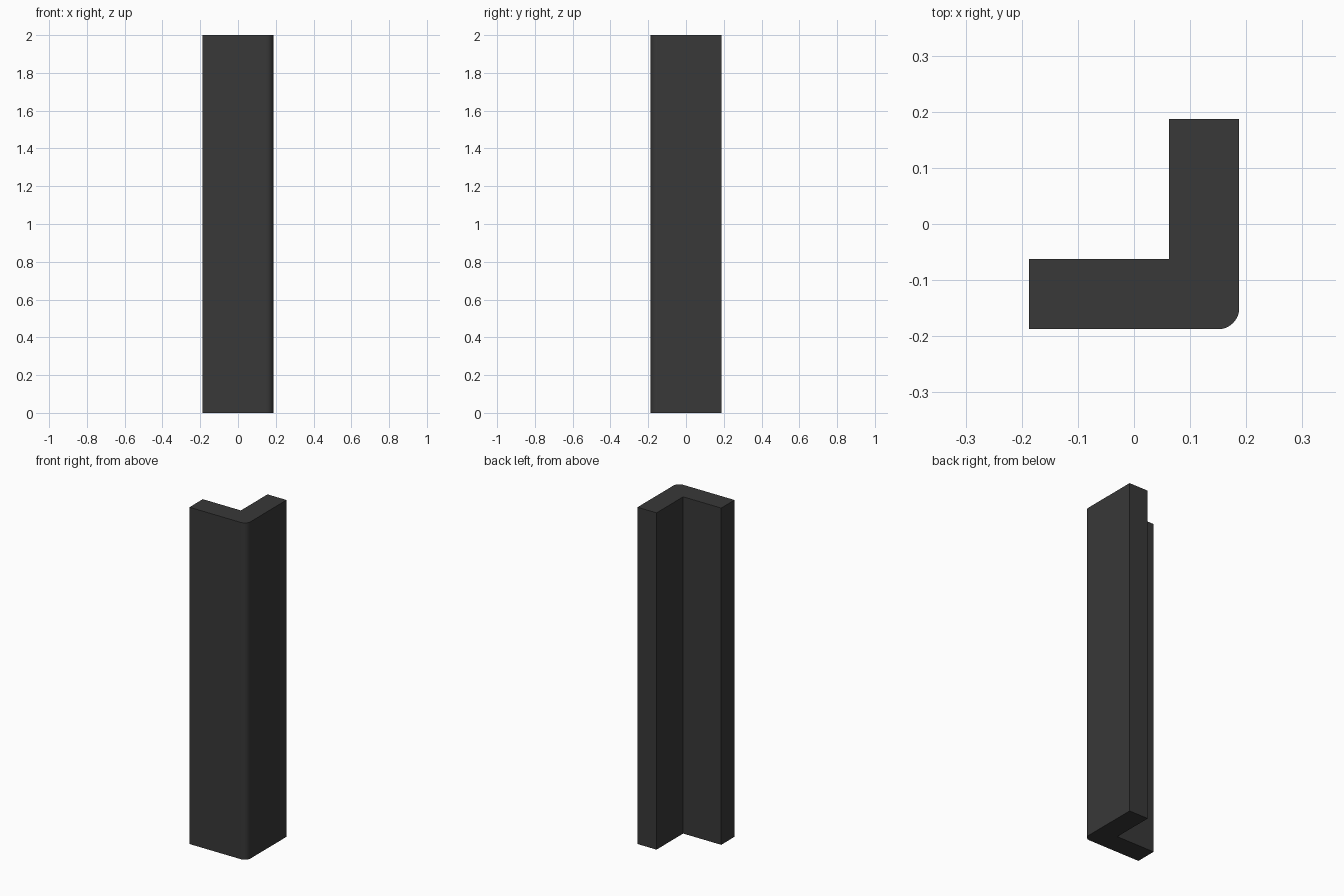
import bpy, bmesh
from math import sin, cos, pi

if "Cube" in bpy.data.objects:
    bpy.data.objects.remove(bpy.data.objects["Cube"])

HALF, INNER, HEIGHT, RADIUS, STEPS = 0.1875, 0.0625, 2.0, 0.0375, 12

# L-shaped cross-section, counter-clockwise, with a rounded outer corner
centre = HALF - RADIUS
corner = [(centre + RADIUS * cos(a), -centre + RADIUS * sin(a))
          for a in (-pi / 2 + pi / 2 * i / STEPS for i in range(STEPS + 1))]
profile = [(-HALF, -HALF)] + corner + [
    (HALF, HALF), (INNER, HALF), (INNER, -INNER), (-HALF, -INNER)]

# Extrude the cross-section to full height
bm = bmesh.new()
base = bm.faces.new([bm.verts.new((x, y, 0)) for x, y in profile])
top = bmesh.ops.extrude_face_region(bm, geom=[base], use_keep_orig=True)
bmesh.ops.translate(bm, vec=(0, 0, HEIGHT),
                    verts=[v for v in top["geom"] if isinstance(v, bmesh.types.BMVert)])
bmesh.ops.recalc_face_normals(bm, faces=bm.faces)
mesh = bpy.data.meshes.new("corner_trim")
bm.to_mesh(mesh)
bm.free()

trim = bpy.data.objects.new("corner_trim", mesh)
bpy.context.collection.objects.link(trim)

# Dark grey finish
mat = bpy.data.materials.new("dark_grey")
mat.diffuse_color = (0.04, 0.04, 0.04, 1)
mat.use_nodes = True
mat.node_tree.nodes["Principled BSDF"].inputs["Base Color"].default_value = mat.diffuse_color
mesh.materials.append(mat)

# Smooth the rounded corner, keep other edges sharp
bpy.context.view_layer.objects.active = trim
trim.select_set(True)
bpy.ops.object.shade_smooth_by_angle(angle=pi / 6)
